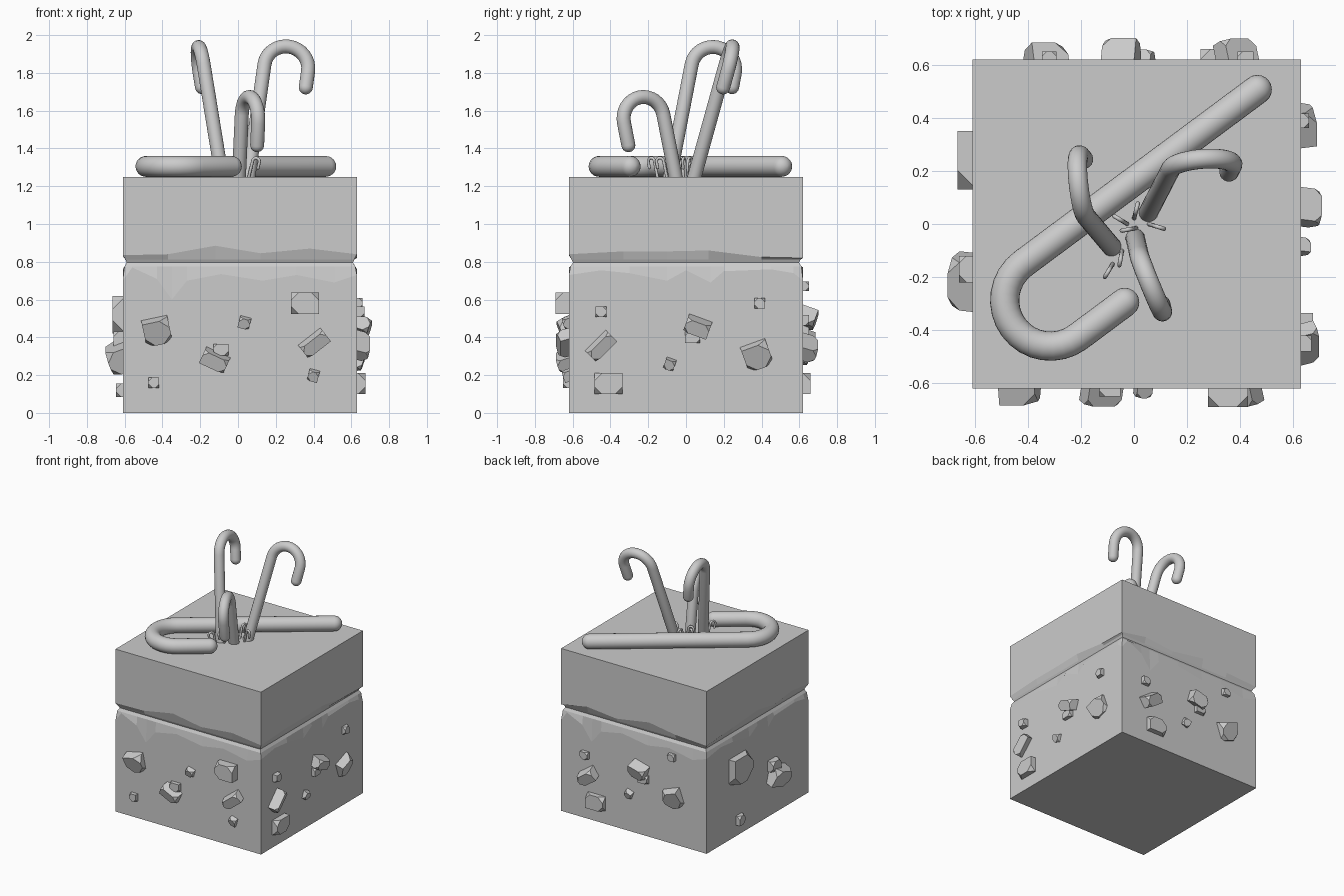
import bpy, bmesh, math, random
from mathutils import Vector, Matrix

if "Cube" in bpy.data.objects:
    bpy.data.objects.remove(bpy.data.objects["Cube"])

random.seed(4)
X0, X1, Y0, Y1 = -0.61, 0.63, -0.62, 0.62
CX, CY, H = 0.01, 0.0, 0.62


def finish(bm, name, smooth=False):
    bmesh.ops.recalc_face_normals(bm, faces=bm.faces[:])
    me = bpy.data.meshes.new(name)
    bm.to_mesh(me)
    bm.free()
    ob = bpy.data.objects.new(name, me)
    bpy.context.collection.objects.link(ob)
    if smooth:
        for p in me.polygons:
            p.use_smooth = True
    return ob


def perimeter(us):
    """Points round the square, as side index and position along the side."""
    return [(s, u) for s in range(4) for u in us[s]]


def side_point(s, u, z, inset):
    r = H - inset
    p = Vector((max(-r, min(r, u)), -r, z))
    p = Matrix.Rotation(s * math.pi / 2, 3, 'Z') @ p
    return p + Vector((CX, CY, 0))


def loft(name, rings):
    bm = bmesh.new()
    loops = [[bm.verts.new(p) for p in r] for r in rings]
    n = len(loops[0])
    for a, b in zip(loops, loops[1:]):
        for i in range(n):
            j = (i + 1) % n
            bm.faces.new((a[i], a[j], b[j], b[i]))
    bm.faces.new(loops[0][::-1])
    bm.faces.new(loops[-1])
    return finish(bm, name)


# Upper layer with a jagged undercut edge
U = [[-.62, -.38, -.13, .11, .37],
     [-.62, -.33, -.1, .12, .4],
     [-.62, -.4, -.15, .13, .35],
     [-.62, -.3, 0, .2, .42]]
E = [[.835, .84, .885, .845, .87],
     [.84, .855, .855, .86, .825],
     [.82, .86, .835, .88, .845],
     [.83, .85, .87, .835, .86]]
pts = perimeter(U)
edge = [z for row in E for z in row]
loft("upper_layer", [
    [side_point(s, u, .795, .022) for s, u in pts],
    [side_point(s, u, .812, .014) for s, u in pts],
    [side_point(s, u, z, 0) for (s, u), z in zip(pts, edge)],
    [side_point(s, u, 1.25, 0) for s, u in pts]])

# Lower layer with a chipped rim
L = [[-.62, -.57, -.44, -.36, -.28, -.1, .12, .3, .5],
     [-.62, -.45, -.3, -.1, .0, .13, .2, .45, .57]]
C = [[.70, .77, .71, .60, .70, .735, .70, .73, .69],
     [.73, .755, .74, .70, .755, .69, .75, .76, .74]]
pts = perimeter([L[0], L[1], L[0], L[1]])
chip = (C[0] + C[1]) * 2
loft("lower_layer", [
    [side_point(s, u, 0, 0) for s, u in pts],
    [side_point(s, u, z, 0) for (s, u), z in zip(pts, chip)],
    [side_point(s, u, .775, .009) for s, u in pts],
    [side_point(s, u, .80, .024) for s, u in pts]])


def tube(name, path, r, sides=20):
    """Round tube along a flat path, with domed ends."""
    n = Vector()
    for i in range(1, len(path) - 1):
        n += (path[i] - path[i - 1]).cross(path[i + 1] - path[i])
    n.normalize()
    t0 = (path[1] - path[0]).normalized()
    t1 = (path[-1] - path[-2]).normalized()
    caps = [(r * math.sin(k * math.pi / 10), r * math.cos(k * math.pi / 10)) for k in (4.85, 4, 3, 2, 1)]
    secs = [(path[0] - t0 * d, t0, q) for d, q in caps]
    for i, p in enumerate(path):
        t = (path[min(i + 1, len(path) - 1)] - path[max(i - 1, 0)]).normalized()
        secs.append((p, t, r))
    secs += [(path[-1] + t1 * d, t1, q) for d, q in caps[::-1]]
    bm = bmesh.new()
    loops = []
    for p, t, q in secs:
        m = n.cross(t).normalized()
        loops.append([bm.verts.new(p + (n * math.cos(a) + m * math.sin(a)) * q)
                      for a in (2 * math.pi * k / sides for k in range(sides))])
    for a, b in zip(loops, loops[1:]):
        for i in range(sides):
            j = (i + 1) % sides
            bm.faces.new((a[i], a[j], b[j], b[i]))
    bm.faces.new(loops[0][::-1])
    bm.faces.new(loops[-1])
    return finish(bm, name, True)


def cane(name, base, top, hook, R, tail, r, sides=20):
    """Straight stem, half-circle bend towards hook, short tail."""
    base, top, hook = Vector(base), Vector(top), Vector(hook)
    a = (top - base).normalized()
    h = (hook - a * hook.dot(a)).normalized()
    c = top + h * R
    path = [base]
    for k in range(17):
        w = math.pi * k / 16
        path.append(c - h * R * math.cos(w) + a * R * math.sin(w))
    path.append(path[-1] - a * tail)
    return tube(name, path, r, sides)


# Large cane lying on the block
cane("lying_cane", (.465, .507, 1.305), (-.418, -.149, 1.305), (.59, -.80, 0), .173, .22, .055, 24)

# Three standing canes
cane("right_cane", (.055, .045, 1.25), (.14, .21, 1.845), (.23, .02, 0), .117, .09, .037)
cane("left_cane", (-.085, -.085, 1.25), (-.182, .03, 1.845), (-.12, 1, 0), .117, .075, .037)
cane("front_cane", (.005, -.055, 1.25), (.02, -.12, 1.58), (.09, -.22, 0), .115, .12, .037)

# Tiny canes at the centre
tiny = [(-.025, .0, -.075, .03), (.0, .02, .015, .08), (.055, .0, .12, -.02),
        (.01, -.015, -.045, -.025), (-.045, -.1, -.055, -.155), (-.08, -.15, -.11, -.2)]
for i, (bx, by, ex, ey) in enumerate(tiny):
    d = Vector((ex - bx, ey - by, 0))
    cane(f"tiny_cane_{i + 1}", (bx, by, 1.24), (bx + d.x * .35, by + d.y * .35, 1.335),
         d, .019, .03, .008, 10)


def stone(name, s, u, z, w, h, depth, tilt):
    """Block with cut corners, half sunk into side s."""
    bm = bmesh.new()
    bmesh.ops.create_cube(bm, size=1)
    for v in bm.verts:
        v.co = Vector((v.co.x * w, v.co.y * depth * 2, v.co.z * h))
    outer = [v for v in bm.verts if v.co.y < 0]
    random.shuffle(outer)
    bmesh.ops.bevel(bm, geom=outer[:3], offset=min(w, h) * .36, segments=1,
                    affect='VERTICES', profile=.5)
    side = Matrix.Rotation(s * math.pi / 2, 4, 'Z')
    lean = Matrix.Rotation(.35 if tilt else 0, 4, 'X')
    bm.transform(Matrix.Translation((CX, CY, 0)) @ side @ Matrix.Translation((u, -H, z))
                 @ Matrix.Rotation(math.radians(-tilt), 4, 'Y') @ lean)
    return finish(bm, name)


# Stones on the sides: position along side, height, width, tallness, depth, tilt
front = [(-.44, .435, .14, .13, .045, 12), (-.455, .16, .055, .055, .03, 0),
         (-.13, .285, .14, .075, .06, -25), (-.10, .335, .08, .06, .03, 0),
         (.025, .48, .06, .055, .03, -15), (.345, .58, .15, .115, .07, 0),
         (.39, .375, .15, .07, .06, 38), (.39, .20, .055, .055, .03, -15)]
right = [(-.45, .535, .06, .055, .04, 0), (-.455, .36, .155, .065, .06, 45),
         (-.41, .155, .15, .11, .045, 0), (-.085, .26, .055, .055, .03, -20),
         (.065, .465, .13, .075, .07, -20), (.035, .40, .08, .06, .03, 0),
         (.375, .305, .14, .13, .04, 20), (.39, .58, .055, .055, .03, 0)]
back = [(-.41, .49, .06, .055, .03, 0), (-.38, .35, .14, .08, .07, 35),
        (-.315, .155, .15, .11, .04, 0), (-.035, .29, .055, .055, .03, -20),
        (.06, .51, .13, .09, .07, -15), (.09, .44, .08, .06, .03, 0),
        (.345, .36, .14, .13, .045, 20), (.33, .67, .055, .05, .03, 0)]
left = [(-.24, .52, .22, .20, .055, 0), (.22, .30, .19, .13, .075, -18),
        (.17, .39, .10, .08, .05, 0), (-.23, .12, .07, .07, .035, 0)]
for s, (label, group) in enumerate((("front", front), ("right", right), ("back", back), ("left", left))):
    for i, spec in enumerate(group):
        stone(f"{label}_stone_{i + 1}", s, *spec)
